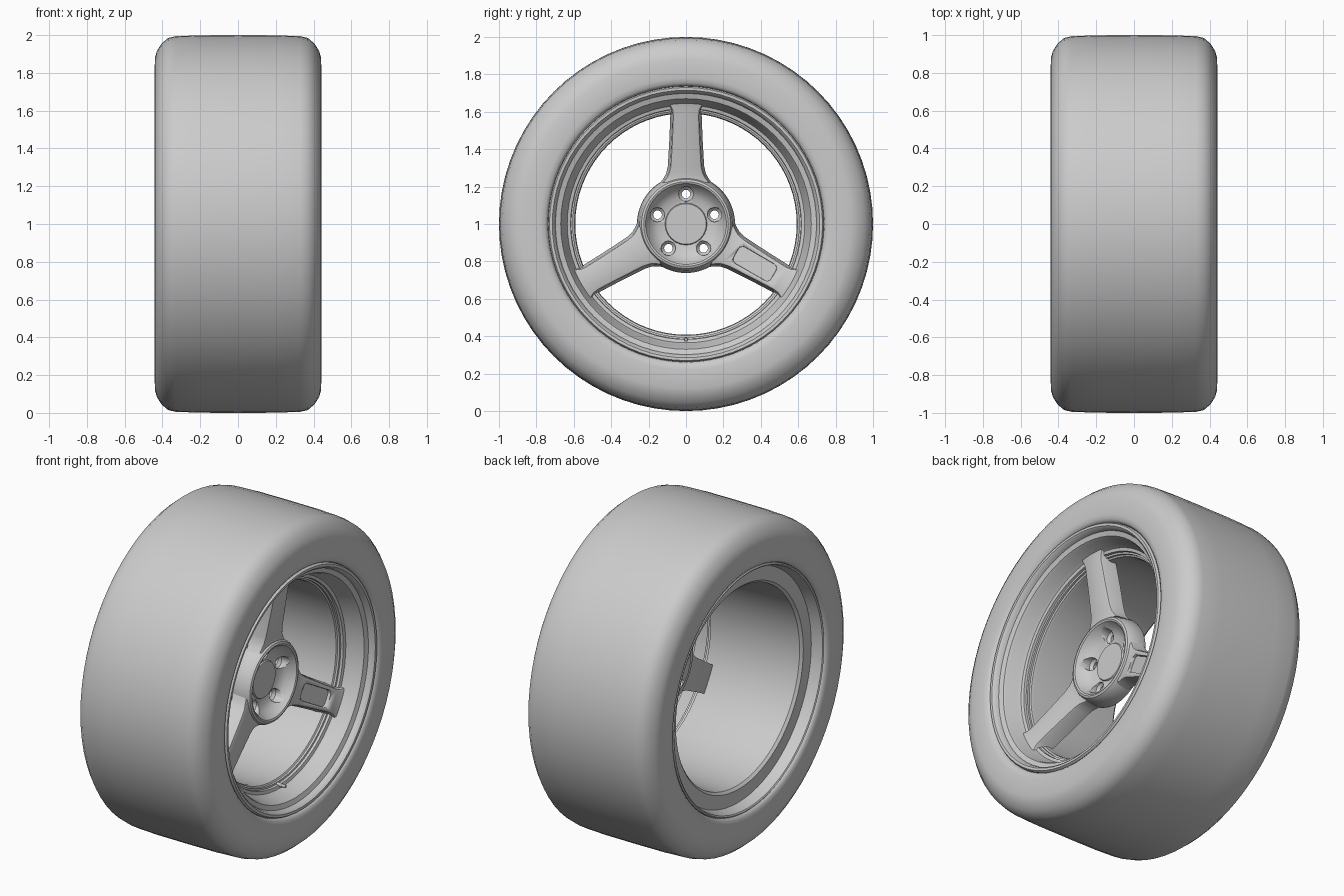
import bpy, bmesh
from math import sin, cos, pi, radians
from mathutils import Matrix, Vector

if "Cube" in bpy.data.objects:
    bpy.data.objects.remove(bpy.data.objects["Cube"])

CENTRE = Matrix.Translation((0, 0, 1))


def finish(name, bm, angle=32, matrix=CENTRE):
    bmesh.ops.recalc_face_normals(bm, faces=bm.faces)
    bm.transform(matrix)
    me = bpy.data.meshes.new(name)
    bm.to_mesh(me)
    bm.free()
    ob = bpy.data.objects.new(name, me)
    bpy.context.collection.objects.link(ob)
    bpy.ops.object.select_all(action='DESELECT')
    ob.select_set(True)
    bpy.context.view_layer.objects.active = ob
    bpy.ops.object.shade_smooth_by_angle(angle=radians(angle))
    return ob


def lathe(name, profile, n=72, closed=False, angle=32, matrix=CENTRE):
    """Turn (x, radius) points round the x axis."""
    bm = bmesh.new()
    rings = []
    for x, r in profile:
        if r == 0:
            rings.append([bm.verts.new((x, 0, 0))] * n)
        else:
            rings.append([bm.verts.new((x, r * sin(2 * pi * i / n), r * cos(2 * pi * i / n)))
                          for i in range(n)])
    pairs = list(zip(rings, rings[1:])) + ([(rings[-1], rings[0])] if closed else [])
    for a, b in pairs:
        for i in range(n):
            j = (i + 1) % n
            vs = list(dict.fromkeys((a[i], a[j], b[j], b[i])))
            if len(vs) > 2:
                bm.faces.new(vs)
    return finish(name, bm, angle, matrix)


def cut(ob, cutter):
    cutter.hide_render = True
    cutter.hide_set(True)
    m = ob.modifiers.new("cut", 'BOOLEAN')
    m.object = cutter
    m.operation = 'DIFFERENCE'
    m.solver = 'EXACT'


# Tyre: crowned tread, rounded shoulders, flat sidewalls
half = [(0, 1.0), (0.2, 0.999), (0.33, 0.994), (0.37, 0.985), (0.405, 0.955),
        (0.43, 0.915), (0.44, 0.88), (0.442, 0.78), (0.437, 0.755), (0.425, 0.74), (0.39, 0.733)]
lathe("tyre", [(-x, r) for x, r in reversed(half[1:])] + half, angle=45)

# Rim: back flange, deep barrel, stepped front lip
lathe("rim", [(-0.39, 0.737), (-0.425, 0.737), (-0.43, 0.73), (-0.425, 0.722), (-0.36, 0.705),
              (-0.365, 0.62), (-0.35, 0.605), (-0.2, 0.598), (0.23, 0.592), (0.25, 0.596),
              (0.255, 0.605), (0.268, 0.605), (0.27, 0.615), (0.285, 0.617), (0.29, 0.635),
              (0.31, 0.645), (0.375, 0.662), (0.39, 0.67), (0.4, 0.698), (0.425, 0.705),
              (0.435, 0.715), (0.436, 0.73), (0.425, 0.737), (0.39, 0.737)])

# Hub: flat centre cap in a conical bowl
hub = lathe("hub", [(0.18, 0), (0.18, 0.108), (0.172, 0.112), (0.178, 0.15), (0.2, 0.185),
                    (0.235, 0.208), (0.248, 0.216), (0.252, 0.226), (0.247, 0.238),
                    (0.23, 0.248), (0.15, 0.262), (0.13, 0.255), (0.13, 0.2),
                    (0.1, 0.19), (0.1, 0)])

# Five stepped bolt holes in the hub
for k in range(5):
    a = 2 * pi * k / 5
    m = Matrix.Translation((0, 0.16 * sin(a), 1 + 0.16 * cos(a)))
    c = lathe("bolt_hole_cutter", [(0.3, 0), (0.3, 0.04), (0.165, 0.038), (0.15, 0.023),
                                   (0.05, 0.023), (0.05, 0)], 20, matrix=m)
    cut(hub, c)

# Spokes: lofted along z, flared at both ends; (radius, half width, front x, back x)
stations = [(0.222, 0.125, 0.236, 0.15), (0.245, 0.108, 0.238, 0.15), (0.27, 0.094, 0.243, 0.15),
            (0.31, 0.085, 0.25, 0.155), (0.45, 0.077, 0.276, 0.175), (0.58, 0.072, 0.3, 0.2),
            (0.61, 0.076, 0.305, 0.21), (0.63, 0.086, 0.308, 0.22), (0.648, 0.1, 0.31, 0.23)]


def spoke(name, matrix):
    bm = bmesh.new()
    rings = []
    for r, w, f, b in stations:
        half = [(f, w - 0.014), (f - 0.004, w - 0.005), (f - 0.014, w), (b, w + 0.012)]
        pts = half + [(x, -y) for x, y in reversed(half)]
        rings.append([bm.verts.new((x, y, r)) for x, y in pts])
    for a, b in zip(rings, rings[1:]):
        for i in range(len(a)):
            j = (i + 1) % len(a)
            bm.faces.new((a[i], a[j], b[j], b[i]))
    bm.faces.new(rings[0])
    bm.faces.new(rings[-1])
    return finish(name, bm, 35, matrix)


for k in range(3):
    m = CENTRE @ Matrix.Rotation(-2 * pi * k / 3, 4, 'X')
    s = spoke(f"spoke_{k + 1}", m)
    if k == 1:
        # Rounded pocket sunk into one spoke
        bm = bmesh.new()
        rings = []
        for x_off, grow in ((0.05, 0.005), (-0.018, 0)):
            ring = []
            for q, (sy, sz) in enumerate(((1, 1), (-1, 1), (-1, -1), (1, -1))):
                for t in range(5):
                    a = pi / 2 * (q + t / 4)
                    y = sy * 0.025 + (0.025 + grow) * cos(a)
                    z = 0.425 + sz * 0.09 + (0.025 + grow) * sin(a)
                    ring.append(bm.verts.new((0.25 + (z - 0.31) * 0.186 + x_off, y, z)))
            rings.append(ring)
        a, b = rings
        for i in range(20):
            j = (i + 1) % 20
            bm.faces.new((a[i], a[j], b[j], b[i]))
        bm.faces.new(a)
        bm.faces.new(b)
        cut(s, finish("pocket_cutter", bm, 35, m))

# Valve stem at the bottom of the rim
lathe("valve_stem", [(0.25, 0), (0.25, 0.012), (0.3, 0.012), (0.3, 0.009), (0.325, 0.009), (0.325, 0)],
      12, matrix=Matrix.Translation((0, 0, 1 - 0.618)))
